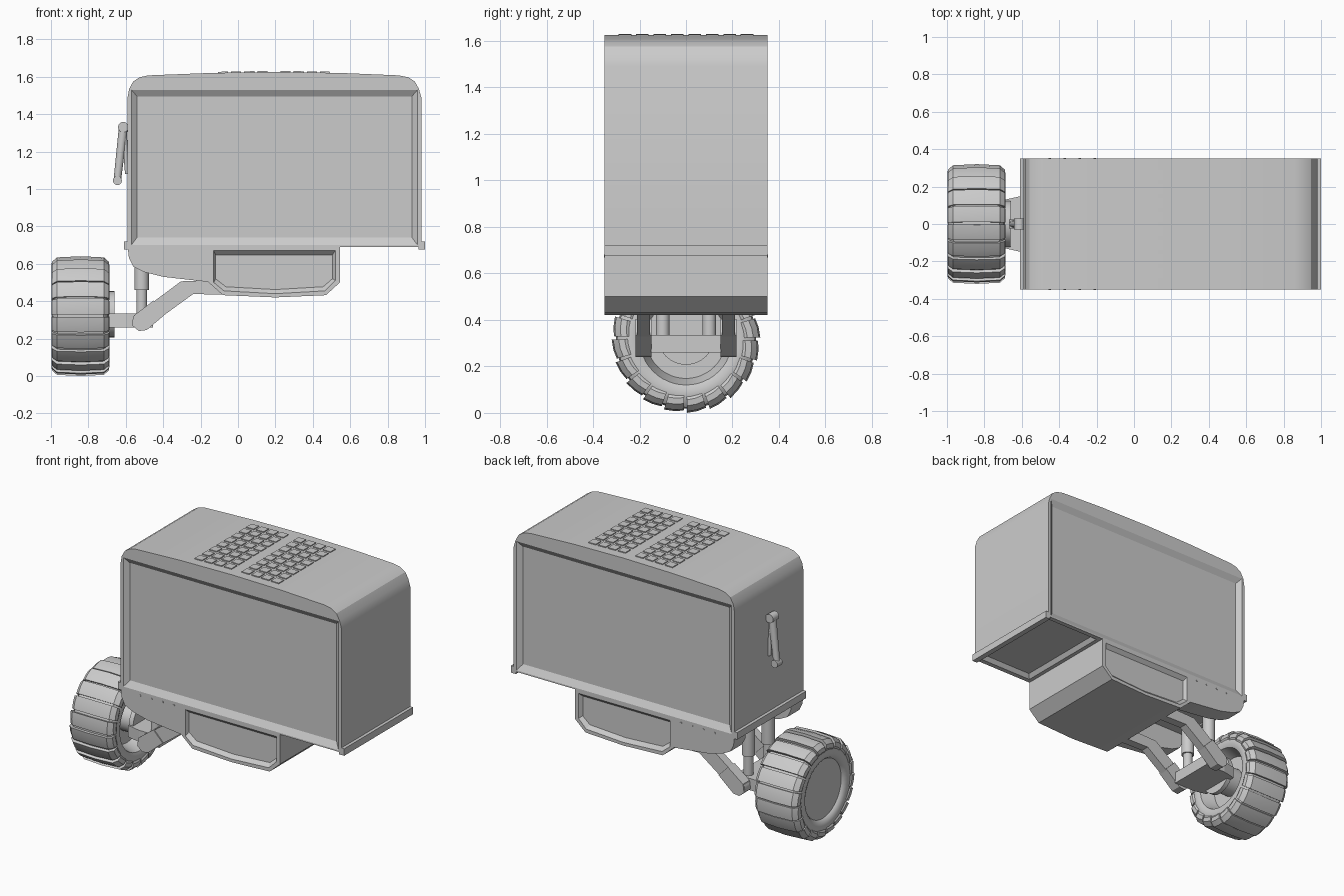
import bpy, bmesh, math
from mathutils import Vector

if "Cube" in bpy.data.objects:
    bpy.data.objects.remove(bpy.data.objects["Cube"])

grey = bpy.data.materials.new("light_grey")
grey.diffuse_color = (0.6, 0.6, 0.6, 1)
grey.use_nodes = True
grey.node_tree.nodes["Principled BSDF"].inputs["Base Color"].default_value = grey.diffuse_color


def finish(name, bm, smooth=None):
    bmesh.ops.remove_doubles(bm, verts=bm.verts, dist=1e-5)
    bmesh.ops.recalc_face_normals(bm, faces=bm.faces)
    me = bpy.data.meshes.new(name)
    bm.to_mesh(me)
    bm.free()
    ob = bpy.data.objects.new(name, me)
    bpy.context.collection.objects.link(ob)
    me.materials.append(grey)
    if smooth:
        bpy.ops.object.select_all(action='DESELECT')
        bpy.context.view_layer.objects.active = ob
        ob.select_set(True)
        bpy.ops.object.shade_smooth_by_angle(angle=math.radians(smooth))
    return ob


def add_loft(bm, rings, caps=True):
    vs = [[bm.verts.new(p) for p in r] for r in rings]
    n = len(vs[0])
    for a, b in zip(vs, vs[1:]):
        for i in range(n):
            bm.faces.new((a[i], a[(i + 1) % n], b[(i + 1) % n], b[i]))
    if caps:
        bm.faces.new(vs[0])
        bm.faces.new(vs[-1])


def loft(name, rings, smooth=None):
    bm = bmesh.new()
    add_loft(bm, rings)
    return finish(name, bm, smooth)


def prism(name, pts, y0, y1, smooth=None):
    return loft(name, [[(x, y, z) for x, z in pts] for y in (y0, y1)], smooth)


def box(name, x, y, z):
    return prism(name, [(x[0], z[0]), (x[1], z[0]), (x[1], z[1]), (x[0], z[1])], *y)


def rod(name, p, q, r0, r1=None, n=24):
    p, q = Vector(p), Vector(q)
    rot = (q - p).to_track_quat('Z', 'Y')
    circ = [(math.cos(2 * math.pi * i / n), math.sin(2 * math.pi * i / n)) for i in range(n)]
    return loft(name, [[c + rot @ Vector((a * r, b * r, 0)) for a, b in circ]
                       for c, r in ((p, r0), (q, r1 or r0))], 40)


# body shell: one side profile with rounded roof, skirt and lower tank
profile = [(-0.59, 0.69), (-0.59, 1.49), (-0.582, 1.535), (-0.56, 1.575), (-0.525, 1.597),
           (-0.48, 1.607), (-0.15, 1.62), (0.2, 1.625), (0.55, 1.62), (0.86, 1.607), (0.91, 1.597),
           (0.945, 1.575), (0.967, 1.535), (0.98, 1.49), (0.98, 0.69), (0.545, 0.69),
           (0.545, 0.5), (0.47, 0.432), (0.2, 0.42), (-0.08, 0.432), (-0.16, 0.503), (-0.4, 0.53),
           (-0.5, 0.555), (-0.56, 0.585), (-0.583, 0.63)]
body = prism("body_shell", profile, -0.35, 0.35)

# cutters: recessed side panels, tank panels, wheel-end bay, underside recess
door_out = [(-0.57, 0.70), (0.96, 0.70), (0.96, 1.53), (-0.57, 1.53)]
door_in = [(-0.54, 0.74), (0.93, 0.74), (0.93, 1.495), (-0.54, 1.495)]
tank_out = [(-0.13, 0.67), (0.52, 0.67), (0.52, 0.51), (0.465, 0.455), (0.2, 0.44), (-0.075, 0.455), (-0.13, 0.5)]
tank_in = [(-0.12, 0.648), (0.505, 0.648), (0.505, 0.52), (0.455, 0.477), (0.2, 0.462), (-0.065, 0.477), (-0.12, 0.52)]
cutters = []
for s in (-1, 1):
    for o, i in ((door_out, door_in), (tank_out, tank_in)):
        cutters.append(loft("panel_cutter", [[(x, s * y, z) for x, z in p]
                                             for p, y in ((o, 0.37), (o, 0.35), (i, 0.327))]))
cutters.append(box("bay_cutter", (-0.7, -0.1), (-0.23, 0.23), (0.3, 0.685)))
under = lambda d, z: [(0.57 + d, -0.32 + d, z), (0.96 - d, -0.32 + d, z),
                      (0.96 - d, 0.32 - d, z), (0.57 + d, 0.32 - d, z)]
cutters.append(loft("underside_cutter", [under(0, 0.66), under(0, 0.69), under(0.02, 0.715)]))
for c in cutters:
    c.hide_render = True
    m = body.modifiers.new("cut", 'BOOLEAN')
    m.operation, m.object, m.solver = 'DIFFERENCE', c, 'EXACT'
dg = bpy.context.evaluated_depsgraph_get()
cut_mesh = bpy.data.meshes.new_from_object(body.evaluated_get(dg))
body.modifiers.clear()
body.data = cut_mesh
for c in cutters:
    bpy.data.objects.remove(c)
bpy.ops.object.select_all(action='DESELECT')
bpy.context.view_layer.objects.active = body
body.select_set(True)
bpy.ops.object.shade_smooth_by_angle(angle=math.radians(26))

# lips along the bottom of both ends
box("left_lip", (-0.61, -0.58), (-0.35, 0.35), (0.675, 0.72))
box("right_lip", (0.965, 1.0), (-0.35, 0.35), (0.675, 0.72))

# roof vent tiles, two groups of 4 x 8
bm = bmesh.new()
for gx in (-0.08, 0.255):
    for c in range(4):
        for r in range(8):
            x, y = gx + c * 0.07, (r - 3.5) * 0.075
            h = 0.027
            roof = lambda px: 1.625 - 0.042 * (px - 0.2) ** 2
            add_loft(bm, [[(x + a * h, y + b * h, roof(x + a * h) + d)
                           for a, b in ((-1, -1), (1, -1), (1, 1), (-1, 1))] for d in (-0.012, 0.005)])
finish("roof_vent_tiles", bm)

# skirt rivets
for s in (-1, 1):
    for x in (-0.45, -0.37, -0.29, -0.21):
        rod("skirt_rivet", (x, s * 0.345, 0.675), (x, s * 0.353, 0.675), 0.006, n=8)

# door handle on the wheel end
rod("handle_lever", (-0.613, 0, 1.33), (-0.645, 0, 1.05), 0.024, 0.02)
rod("handle_link", (-0.61, 0, 1.32), (-0.592, 0, 1.08), 0.014, 0.012)
rod("handle_pivot", (-0.613, -0.03, 1.33), (-0.613, 0.03, 1.33), 0.028)
rod("handle_tip", (-0.645, -0.025, 1.045), (-0.645, 0.025, 1.045), 0.024)

# swing arms with rounded pivot ends, and sleeves around their lower halves
arm = [(-0.52 + 0.045 * math.cos(a), 0.29 + 0.045 * math.sin(a))
       for a in (math.radians(130 + 18 * i) for i in range(11))]
arm += [(-0.24, 0.438), (-0.08, 0.435), (-0.1, 0.51), (-0.2, 0.51), (-0.305, 0.506)]
sleeve = [(-0.557, 0.323), (-0.565, 0.27), (-0.53, 0.24), (-0.487, 0.246), (-0.383, 0.335), (-0.45, 0.404)]
for s in (-1, 1):
    prism("swing_arm", arm, s * 0.155, s * 0.21, 30)
    prism("arm_sleeve", sleeve, s * 0.148, s * 0.217, 30)
    # suspension struts
    rod("strut_rod", (-0.515, s * 0.1, 0.3), (-0.515, s * 0.1, 0.5), 0.029)
    rod("strut_tube", (-0.515, s * 0.1, 0.46), (-0.515, s * 0.1, 0.69), 0.039)

# wheel carrier block and hub
CZ = 0.32
loft("wheel_carrier", [[(-0.69, -0.13, z), (-0.6, -0.15, z), (-0.455, -0.15, z),
                        (-0.455, 0.15, z), (-0.6, 0.15, z), (-0.69, 0.13, z)] for z in (0.26, 0.335)])
rod("hub_plate", (-0.69, 0, 0.33), (-0.66, 0, 0.33), 0.123, n=32)
rod("axle", (-0.79, 0, CZ), (-0.68, 0, CZ), 0.09)


def ring(x, r, n=48):
    return [(x, r * math.cos(2 * math.pi * i / n), CZ + r * math.sin(2 * math.pi * i / n)) for i in range(n)]


# tyre with flat outer cap and recessed inner rim
tyre = [(-0.972, 0.188), (-0.985, 0.198), (-0.995, 0.225), (-0.99, 0.265), (-0.965, 0.296),
        (-0.84, 0.302), (-0.72, 0.296), (-0.695, 0.265), (-0.69, 0.225), (-0.7, 0.2), (-0.79, 0.172)]
loft("tyre", [ring(x, r) for x, r in tyre], 40)

# tread lugs: wedges wrapped over the shoulders
lug = [(-0.998, 0.262), (-0.995, 0.288), (-0.968, 0.312), (-0.84, 0.318), (-0.717, 0.312),
       (-0.69, 0.288), (-0.687, 0.262)]
bm = bmesh.new()
N = 20
for k in range(N):
    rings = []
    for x, r in lug:
        inner = r - 0.03
        xi = x * 0.9 - 0.0842
        pts = []
        for f, rr, xx in ((0.04, inner, xi), (0.04, r + 0.002, x), (0.5, r - 0.002, x), (0.9, r - 0.008, x), (0.9, inner, xi)):
            a = 2 * math.pi * (k + f) / N
            pts.append((xx, rr * math.cos(a), CZ + rr * math.sin(a)))
        rings.append(pts)
    add_loft(bm, rings)
finish("tread_lugs", bm, 25)
